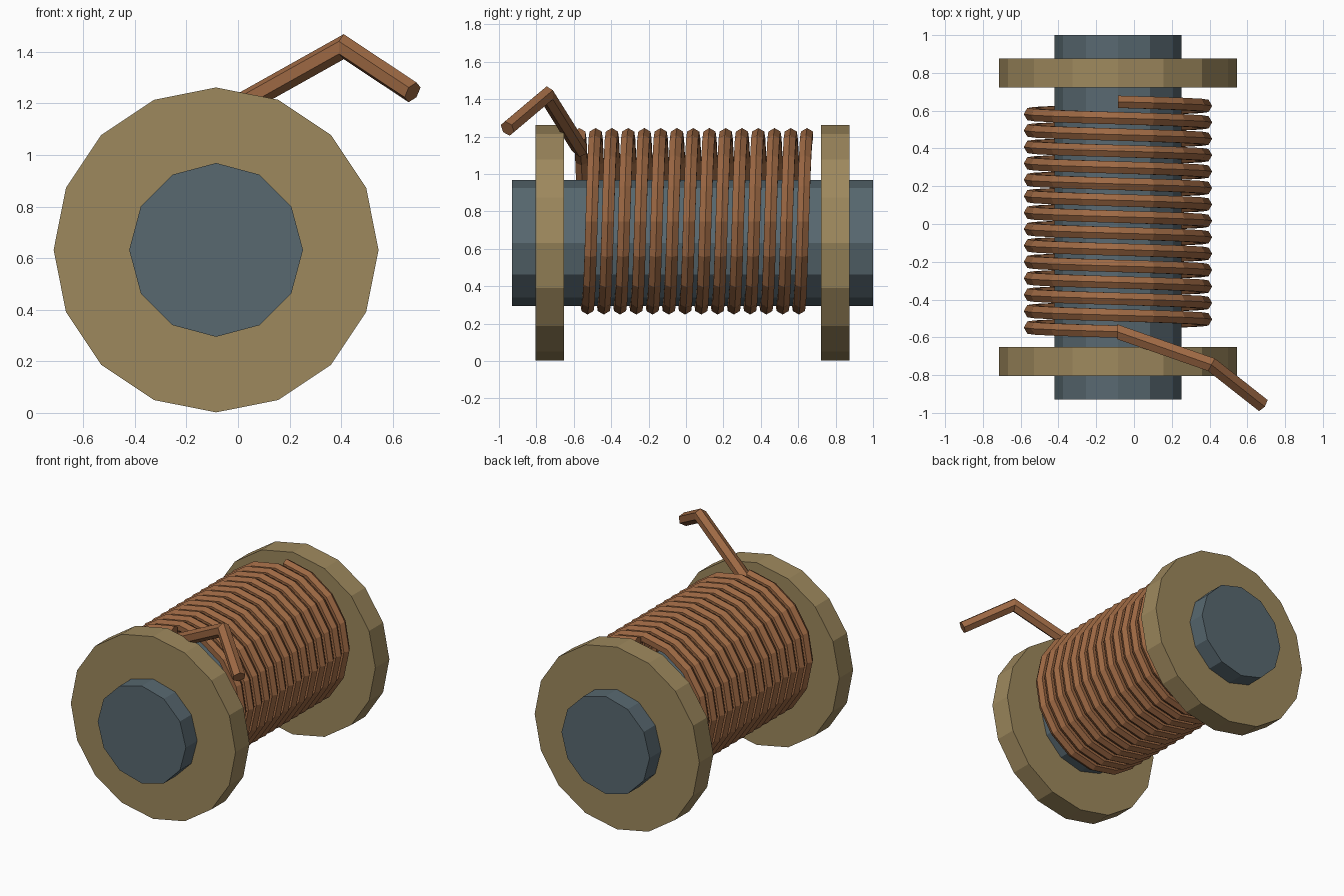
import bpy, bmesh, math
from mathutils import Vector

if "Cube" in bpy.data.objects:
    bpy.data.objects.remove(bpy.data.objects["Cube"])

CX, CZ = -0.085, 0.632          # axis of core and flanges
COIL_Z = 0.747                  # axis height of the winding


def material(name, rgb):
    m = bpy.data.materials.new(name)
    m.diffuse_color = (*rgb, 1)
    m.use_nodes = True
    m.node_tree.nodes["Principled BSDF"].inputs["Base Color"].default_value = m.diffuse_color
    return m


STEEL = material("blue grey steel", (0.098, 0.140, 0.163))
BRASS = material("dull brass", (0.340, 0.248, 0.110))
COPPER = material("copper", (0.335, 0.138, 0.056))


def tube(name, rings, mat):
    """Skin a list of closed rings and cap both ends."""
    bm = bmesh.new()
    loops = [[bm.verts.new(p) for p in ring] for ring in rings]
    n = len(loops[0])
    for a, b in zip(loops, loops[1:]):
        for i in range(n):
            j = (i + 1) % n
            bm.faces.new((a[i], a[j], b[j], b[i]))
    bm.faces.new(loops[0])
    bm.faces.new(loops[-1])
    bmesh.ops.recalc_face_normals(bm, faces=bm.faces)
    me = bpy.data.meshes.new(name)
    bm.to_mesh(me)
    bm.free()
    me.materials.append(mat)
    ob = bpy.data.objects.new(name, me)
    bpy.context.collection.objects.link(ob)
    return ob


def disc(name, radius, sides, y0, y1, mat):
    """Prism along y with a corner at the top."""
    def ring(y):
        return [(CX + radius * math.sin(math.tau * i / sides), y,
                 CZ + radius * math.cos(math.tau * i / sides)) for i in range(sides)]
    return tube(name, [ring(y0), ring(y1)], mat)


# Core rod and the two flanges
disc("core_rod", 0.337, 12, -0.93, 1.0, STEEL)
disc("front_flange", 0.63, 16, -0.805, -0.652, BRASS)
disc("back_flange", 0.63, 16, 0.722, 0.875, BRASS)

# Winding: six-sided wire, sixteen steps per turn
TURNS, STEPS, R, WIRE = 14, 16, 0.461, 0.0375
Y_START, Y_END = 0.647, -0.57
rings = []
for k in range(TURNS * STEPS + 1):
    a = math.tau * k / STEPS
    y = Y_START + (Y_END - Y_START) * k / (TURNS * STEPS)
    ring = []
    for i in range(6):
        t = math.tau * i / 6
        r = R + WIRE * math.cos(t)
        ring.append((CX + r * math.sin(a), y + WIRE * math.sin(t), COIL_Z + r * math.cos(a)))
    rings.append(ring)
tube("wire_coil", rings, COPPER)

# Bent wire lead: one hexagon carried along the path, mitred at the bend
path = [Vector(p) for p in ((-0.09, -0.57, 1.14), (0.41, -0.745, 1.42), (0.677, -0.955, 1.243))]
d1 = (path[1] - path[0]).normalized()
d2 = (path[2] - path[1]).normalized()
side = d1.cross(Vector((0, 0, 1))).normalized()
up = side.cross(d1)
ring = [path[0] + 0.043 * (up * math.cos(math.tau * i / 6) + side * math.sin(math.tau * i / 6))
        for i in range(6)]


def slide(points, direction, origin, normal):
    return [p + direction * ((origin - p).dot(normal) / direction.dot(normal)) for p in points]


start = slide(ring, d1, path[0], Vector((1, 0, 0)))
bend = slide(start, d1, path[1], (d1 + d2).normalized())
end = slide(bend, d2, path[2], d2)
tube("wire_lead", [start, bend, end], COPPER)
